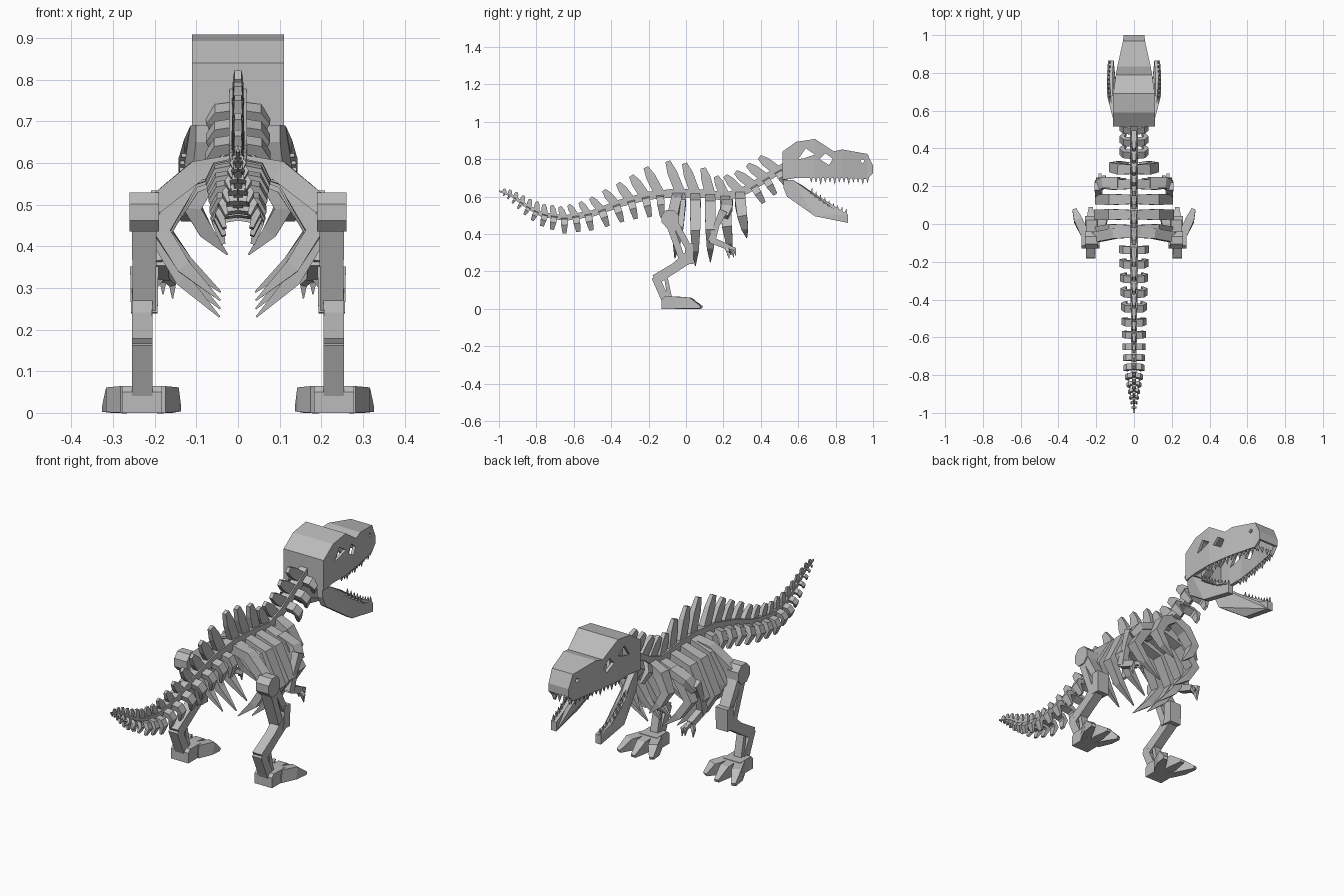
import bpy, bmesh
from mathutils import Vector

cube = bpy.data.objects.get("Cube")
if cube:
    bpy.data.objects.remove(cube, do_unlink=True)

bone = bpy.data.materials.new("bone grey")
bone.use_nodes = True
grey = (0.5, 0.5, 0.5, 1)
bone.diffuse_color = grey
bone.node_tree.nodes["Principled BSDF"].inputs["Base Color"].default_value = grey

X, Y = Vector((1, 0, 0)), Vector((0, 1, 0))


def finish(name, bm, mirror=False):
    """Turn a bmesh into a named object, optionally mirrored across x."""
    bmesh.ops.recalc_face_normals(bm, faces=bm.faces[:])
    mesh = bpy.data.meshes.new(name)
    bm.to_mesh(mesh)
    bm.free()
    mesh.materials.append(bone)
    ob = bpy.data.objects.new(name, mesh)
    bpy.context.scene.collection.objects.link(ob)
    if mirror:
        mod = ob.modifiers.new("mirror", 'MIRROR')
        mod.use_mirror_merge = False
    return ob


def loft(bm, pts, sizes, ref=X):
    """Rectangular beam along pts; each size is (along ref, across ref)."""
    pts = [Vector(p) for p in pts]
    rings = []
    for i, p in enumerate(pts):
        t = (pts[min(i + 1, len(pts) - 1)] - pts[max(i - 1, 0)]).normalized()
        u = (ref - t * ref.dot(t)).normalized()
        v = t.cross(u)
        a, b = sizes[i][0] / 2, sizes[i][1] / 2
        rings.append([bm.verts.new(p + u * a * j + v * b * k)
                      for j, k in ((1, 1), (-1, 1), (-1, -1), (1, -1))])
    for r, s in zip(rings, rings[1:]):
        for k in range(4):
            bm.faces.new((r[k], r[k - 1], s[k - 1], s[k]))
    bm.faces.new(rings[0])
    bm.faces.new(rings[-1][::-1])


def prism(bm, profile, x0, x1):
    """Extrude a (y, z) outline between x0 and x1; either may be a function of y."""
    fx = [f if callable(f) else (lambda y, f=f: f) for f in (x0, x1)]
    a, b = [[bm.verts.new((f(y), y, z)) for y, z in profile] for f in fx]
    for k in range(len(a)):
        bm.faces.new((a[k], a[k - 1], b[k - 1], b[k]))
    bm.faces.new(a)
    bm.faces.new(b[::-1])


def interp(table, y):
    for (y0, v0), (y1, v1) in zip(table, table[1:]):
        if y <= y1:
            return v0 + (v1 - v0) * (y - y0) / (y1 - y0)
    return table[-1][1]


# Spine curve and the sizes that vary along it
PATH = [(-1, .63), (-.93, .605), (-.85, .548), (-.77, .505), (-.65, .485), (-.5, .51), (-.35, .565),
        (-.2, .605), (-.05, .62), (.1, .615), (.22, .6), (.32, .635), (.42, .695), (.56, .78)]
THICK = [(-1, .008), (-.8, .025), (-.4, .038), (0, .048), (.6, .042)]
FIN = [(-1, .015), (-.8, .045), (-.5, .07), (-.25, .11), (-.1, .165), (0, .17), (.1, .145),
       (.2, .105), (.3, .105), (.5, .11)]
WIDTH = [(-1, .008), (-.9, .025), (-.75, .05), (-.5, .06), (-.1, .075), (.6, .07)]
DROP = [(-1, .01), (-.9, .035), (-.65, .08), (-.3, .1), (-.1, .125), (.4, .105), (.6, .065)]


def spine(y):
    """Point, tangent and upward normal of the backbone at y."""
    d = .04
    t = Vector((0, 2 * d, interp(PATH, min(y + d, .56)) - interp(PATH, max(y - d, -1)))).normalized()
    return Vector((0, y, interp(PATH, y))), t, X.cross(t)


bm = bmesh.new()
loft(bm, [(0, y, z) for y, z in PATH], [(interp(THICK, y) * .95, interp(THICK, y)) for y, z in PATH])
finish("backbone", bm)

tail, y = [], -.97
while y < -.08:
    tail.append(y)
    y += min(.078, .028 + .1 * (y + .97))
chest = [-.03, .05, .13, .21, .29]
neck = [.36, .425, .49]

# Backward leaning fins with a slanted tip
bm = bmesh.new()
for y in tail + chest + neck:
    p, t, n = spine(y)
    h = interp(THICK, y)
    top = p + (n - t * .4).normalized() * (interp(FIN, y) + h * .3)
    w = min(.054, .35 * interp(FIN, y) + .014)
    loft(bm, [p, p.lerp(top, .65), top], [(h * .7, w), (h * .55, w * .95), (h * .4, w * .5)])
finish("back_fins", bm)

# Short ribs hanging from the sides of the tail and neck
bm = bmesh.new()
for y in tail + neck:
    p, t, n = spine(y)
    w, d = interp(WIDTH, y), interp(DROP, y)
    k = min(.04, w * .65)
    root = p - n * interp(THICK, y) * .35
    loft(bm, [root + X * .002, root + X * w * .7 - n * d * .08, p + X * w * .9 - n * d * .45,
              p + X * w * .65 - n * d],
         [(k, k * .75), (k, k * .75), (k, k * .65), (k * .6, k * .3)], t)
finish("short_ribs", bm, True)

# Long chest ribs curving to pointed tips
bm = bmesh.new()
for y, w, tip, shift in zip(chest, (.185, .19, .185, .18, .11), (.27, .23, .25, .29, .38),
                            (-.03, 0, 0, .03, .035)):
    z = interp(PATH, y) - .014
    d = z - tip
    loft(bm, [(.003, y, z), (w * .62, y, z - .038), (w, y + shift * .3, z - d * .5),
              (w * .7, y + shift * .7, z - d * .76), (w * .23, y + shift, tip)],
         [(.048, .04), (.058, .05), (.052, .045), (.037, .035), (.004, .004)], Y)
finish("chest_ribs", bm, True)

# Hollow skull with a brow step, open underneath
SKULL = [(.515, .69, .84, .11), (.59, .7, .893, .11), (.69, .7, .908, .11),
         (.79, .7, .842, .096), (.835, .699, .852, .088), (.97, .695, .828, .058),
         (1, .725, .765, .055)]
bm = bmesh.new()
rows = [[bm.verts.new(c) for c in ((-w, y, lo), (-w, y, hi), (w, y, hi), (w, y, lo))]
        for y, lo, hi, w in SKULL]
for r, s in zip(rows, rows[1:]):
    for k in range(3):
        bm.faces.new((r[k], r[k + 1], s[k + 1], s[k]))
bm.faces.new(rows[0])
bm.faces.new(rows[-1])
skull = finish("skull", bm)
# The shell must face outward before it is thickened inward
if max(skull.data.polygons, key=lambda f: f.center.z).normal.z < 0:
    skull.data.flip_normals()
shell = skull.modifiers.new("shell", 'SOLIDIFY')
shell.thickness = .018
shell.offset = -1

# Eye, cheek and nostril openings
bm = bmesh.new()
for outline in ([(.6, .8), (.64, .858), (.69, .825), (.63, .805)],
                [(.715, .8), (.745, .832), (.785, .802), (.765, .768)],
                [(.932, .79), (.945, .802), (.956, .79), (.945, .778)]):
    prism(bm, outline, -.2, .2)
cutter = finish("skull_openings_cutter", bm)
cutter.hide_render = True
cutter.hide_viewport = True
cut = skull.modifiers.new("openings", 'BOOLEAN')
cut.object = cutter
cut.solver = 'EXACT'

# Splayed lower jaw halves, bowed outward
JAW_BOW = [(.515, .1), (.68, .143), (.75, .147), (.87, .137)]
JAW_TOP = [(.57, .69), (.63, .655), (.68, .61), (.79, .535), (.865, .505)]
JAW_LOW = [(.865, .46), (.69, .495), (.54, .6), (.52, .65)]
bm = bmesh.new()
prism(bm, [(.52, .69)] + JAW_TOP + JAW_LOW,
      lambda y: interp(JAW_BOW, y) - .03, lambda y: interp(JAW_BOW, y))
bmesh.ops.triangulate(bm, faces=[f for f in bm.faces if len(f.verts) > 4])
finish("lower_jaw", bm, True)

# Teeth
bm = bmesh.new()
for i in range(13):
    y = .67 + .025 * i
    x = interp([(s[0], s[3]) for s in SKULL], y) - .01
    size = .035 if i % 3 == 2 else .024
    loft(bm, [(x, y, .705), (x, y, .7 - size)], [(.014, .018), (.002, .002)])
for i in range(9):
    y = .67 + .023 * i
    x, z = interp(JAW_BOW, y) - .01, interp(JAW_TOP, y)
    loft(bm, [(x, y, z - .006), (x, y + .004, z + .026)], [(.012, .016), (.002, .002)])
for x in (.015, .04):
    loft(bm, [(x, .97, .705), (x, .972, .675)], [(.016, .014), (.002, .002)])
finish("teeth", bm, True)

# Pelvis and hip joint
bm = bmesh.new()
loft(bm, [(.01, -.045, .6), (.1, -.05, .58), (.205, -.07, .495)],
     [(.055, .04), (.055, .05), (.055, .045)], Y)
finish("pelvis", bm, True)
bm = bmesh.new()
octagon = [(-.045, .02), (-.02, .047), (.02, .047), (.045, .02),
           (.045, -.02), (.02, -.047), (-.02, -.047), (-.045, -.02)]
prism(bm, [(-.085 + a, .482 + b) for a, b in octagon], .19, .26)
finish("hip_joint", bm, True)

# Legs
bm = bmesh.new()
for (y0, z0), (y1, z1) in (((-.07, .48), (.022, .31)), ((-.095, .47), (-.015, .25))):
    loft(bm, [(.225, y0, z0), (.225, y1, z1)], [(.06, .036), (.055, .034)])
loft(bm, [(.225, .02, .35), (.225, .015, .24)], [(.068, .045), (.064, .05)])
finish("thigh", bm, True)
bm = bmesh.new()
loft(bm, [(.23, .02, .28), (.23, -.06, .22), (.23, -.165, .155)],
     [(.05, .065), (.048, .05), (.05, .055)])
finish("shin", bm, True)
bm = bmesh.new()
loft(bm, [(.23, -.165, .17), (.23, -.105, .04)], [(.05, .04), (.05, .045)])
loft(bm, [(.23, -.11, .18), (.23, -.085, .05)], [(.04, .018), (.04, .025)])
finish("ankle", bm, True)

# Feet with three spread toes
bm = bmesh.new()
prism(bm, [(-.13, 0), (-.13, .05), (-.115, .065), (-.03, .065), (-.02, 0)], .182, .278)
for x0, x1, x2, tip in ((.195, .163, .147, .06), (.229, .229, .229, .088), (.262, .296, .316, .078)):
    loft(bm, [(x0, -.05, .032), (x1, .02, .03), (x2, tip, .008)],
         [(.045, .064), (.045, .06), (.022, .014)])
finish("foot", bm, True)

# Small arms with claws
bm = bmesh.new()
loft(bm, [(.08, .22, .57), (.16, .22, .54), (.192, .2, .495)], [(.06, .035), (.06, .035), (.05, .03)], Y)
finish("shoulder", bm, True)
bm = bmesh.new()
loft(bm, [(.19, .2, .525), (.19, .165, .45), (.185, .135, .36)], [(.038, .045), (.028, .03), (.036, .042)])
loft(bm, [(.185, .13, .37), (.18, .225, .33)], [(.032, .035), (.032, .03)])
for x, ty, tz in ((.157, .255, .275), (.18, .265, .285), (.2, .23, .27)):
    loft(bm, [(.18, .215, .335), (x, ty - .005, tz + .035), (x, ty, tz)],
         [(.018, .022), (.016, .018), (.003, .003)])
finish("arm", bm, True)
